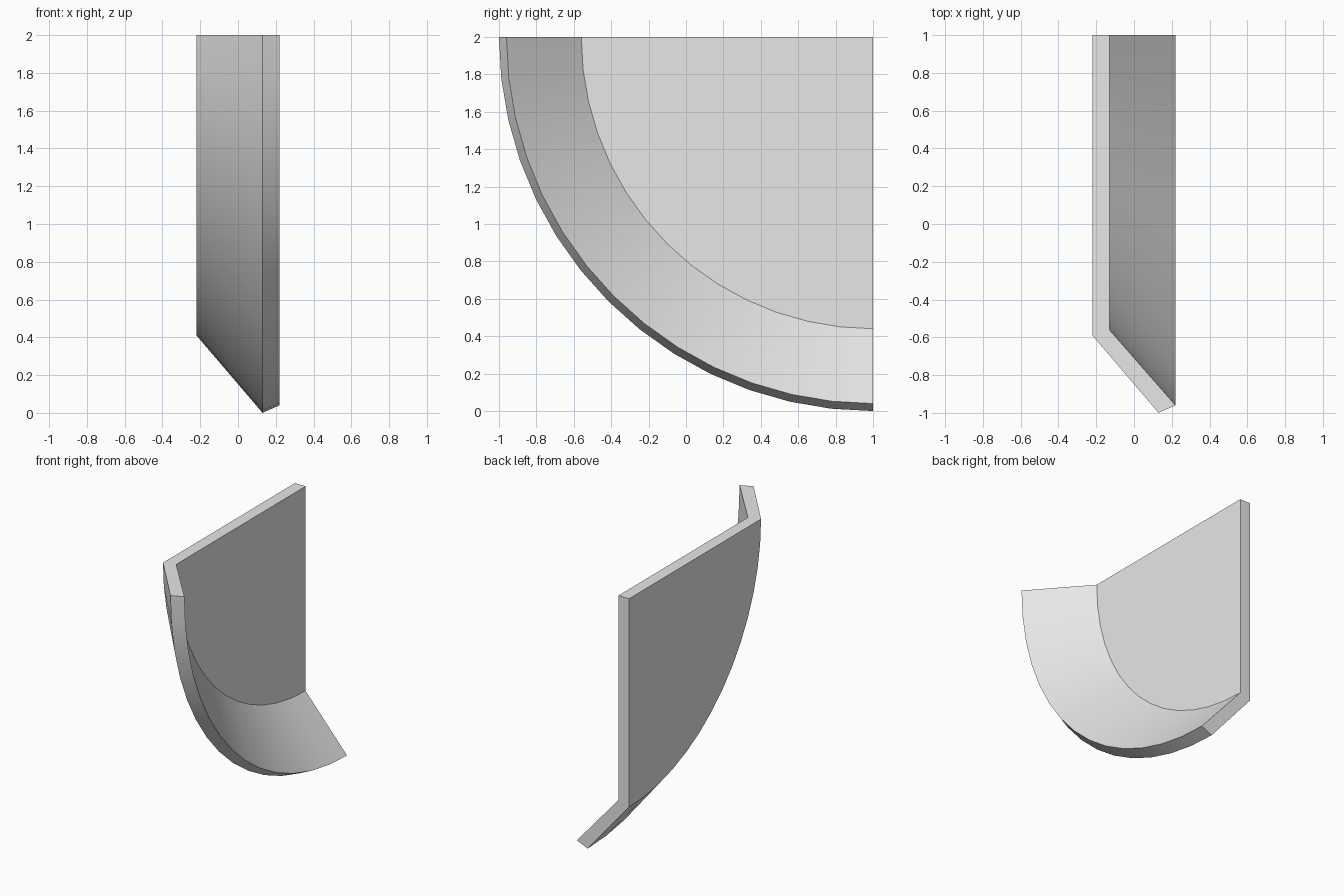
import bpy
import bmesh
from math import cos, sin, pi

default_cube = bpy.data.objects.get("Cube")
if default_cube:
    bpy.data.objects.remove(default_cube, do_unlink=True)

# Plain grey material
grey = bpy.data.materials.new("light_grey")
grey.use_nodes = True
colour = (0.8, 0.8, 0.8, 1)
grey.diffuse_color = colour
grey.node_tree.nodes["Principled BSDF"].inputs["Base Color"].default_value = colour

# Cross-section (radius, x): flat plate with a flared rim
PROFILE = [(1.59, -0.22), (2.0, 0.13), (1.96, 0.22), (1.56, -0.13)]
AXIS_Y, AXIS_Z = 1, 2
STEPS = 14

bm = bmesh.new()
hub_back = bm.verts.new((PROFILE[0][1], AXIS_Y, AXIS_Z))
hub_front = bm.verts.new((PROFILE[-1][1], AXIS_Y, AXIS_Z))

# Sweep the section through a quarter turn around the hub
rings = []
for i in range(STEPS + 1):
    a = pi / 2 * i / STEPS
    rings.append([bm.verts.new((x, AXIS_Y - r * cos(a), AXIS_Z - r * sin(a)))
                  for r, x in PROFILE])

# Rim surfaces: outer cone, edge band and inner cone
for a, b in zip(rings, rings[1:]):
    for j in range(len(PROFILE) - 1):
        bm.faces.new((a[j], a[j + 1], b[j + 1], b[j])).smooth = True

# Flat plate sides
bm.faces.new([hub_back] + [ring[0] for ring in rings])
bm.faces.new([hub_front] + [ring[-1] for ring in rings])

# Straight cut ends, split into plate and rim
for ring in (rings[0], rings[-1]):
    bm.faces.new((hub_back, ring[0], ring[3], hub_front))
    bm.faces.new(ring)

bmesh.ops.recalc_face_normals(bm, faces=bm.faces)
mesh = bpy.data.meshes.new("flared_quarter_plate")
bm.to_mesh(mesh)
bm.free()
mesh.materials.append(grey)

plate = bpy.data.objects.new("flared_quarter_plate", mesh)
bpy.context.collection.objects.link(plate)
bpy.ops.object.select_all(action="DESELECT")
plate.select_set(True)
bpy.context.view_layer.objects.active = plate
bpy.ops.object.shade_smooth_by_angle(angle=pi / 6)
